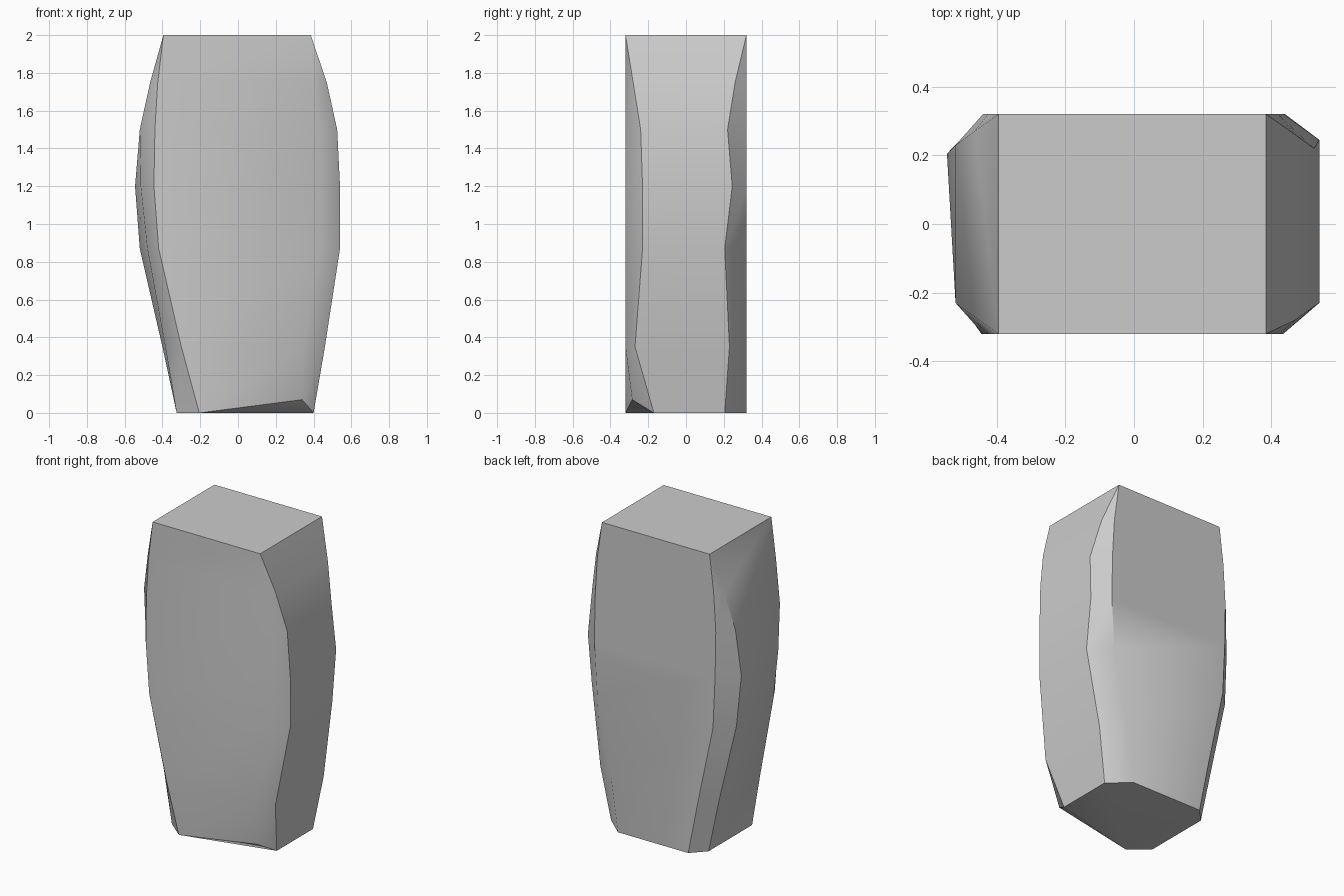
import bpy, bmesh, math

# Remove the default object
cube = bpy.data.objects.get("Cube")
if cube:
    bpy.data.objects.remove(cube, do_unlink=True)

HALF_DEPTH = .32

# Each level: height, left edge, right edge, inward skew of the front left edge,
# then the (x, y) corner cuts: front left, front right, back right, back left
LEVELS = [
    (0, -.325, .4, 0, (.12, .1), (.06, .15), (.13, .115), (.085, .09)),
    (.35, -.4, .46, .015, (.1, .1), (.12, .05), (.14, .09), (.09, .09)),
    (.87, -.52, .54, .04, (.1, .1), (.11, .09), (.12, .115), (.1, .1)),
    (1.2, -.545, .54, .03, (.1, .1), (.105, .09), (.1, .075), (.11, .115)),
    (1.5, -.52, .525, 0, (.08, .09), (.1, .08), (.09, .1), (.08, .09)),
    (1.75, -.465, .47, 0, (.04, .05), (.07, .04), (.05, .06), (.04, .05)),
    (2, -.395, .385, 0, (0, 0), (0, 0), (0, 0), (0, 0)),
]


def ring_points(z, left, right, skew, front_left, front_right, back_right, back_left):
    """Outline of one level: a rectangle with its four corners cut."""
    d = HALF_DEPTH
    return [
        (left + skew, -d + front_left[1], z),
        (left + front_left[0], -d, z),
        (right - front_right[0], -d, z),
        (right, -d + front_right[1], z),
        (right, d - back_right[1], z),
        (right - back_right[0], d, z),
        (left + back_left[0], d, z),
        (left, d - back_left[1], z),
    ]


# Loft the levels into one solid
bm = bmesh.new()
rings = [[bm.verts.new(p) for p in ring_points(*level)] for level in LEVELS]
for lower, upper in zip(rings, rings[1:]):
    for i in range(len(lower)):
        j = (i + 1) % len(lower)
        bm.faces.new((lower[i], lower[j], upper[j], upper[i]))
bm.faces.new(rings[-1])

# Underside, with the front right corner lifted into a sloping chip
bottom = rings[0]
chip = bottom[2]
chip.co.y += .035
chip.co.z = .07
bm.faces.new([v for v in reversed(bottom) if v is not chip])
bm.faces.new((bottom[3], chip, bottom[1]))

# Close the sharp top corners
bmesh.ops.remove_doubles(bm, verts=bm.verts, dist=.0005)
bmesh.ops.recalc_face_normals(bm, faces=bm.faces)
mesh = bpy.data.meshes.new("stone_block")
bm.to_mesh(mesh)
bm.free()

# Grey stone
stone = bpy.data.materials.new("stone_grey")
stone.use_nodes = True
colour = (.6, .6, .6, 1)
stone.diffuse_color = colour
stone.node_tree.nodes["Principled BSDF"].inputs["Base Color"].default_value = colour
mesh.materials.append(stone)

block = bpy.data.objects.new("stone_block", mesh)
bpy.context.collection.objects.link(block)
bpy.context.view_layer.objects.active = block
block.select_set(True)
bpy.ops.object.shade_smooth_by_angle(angle=math.radians(40))
